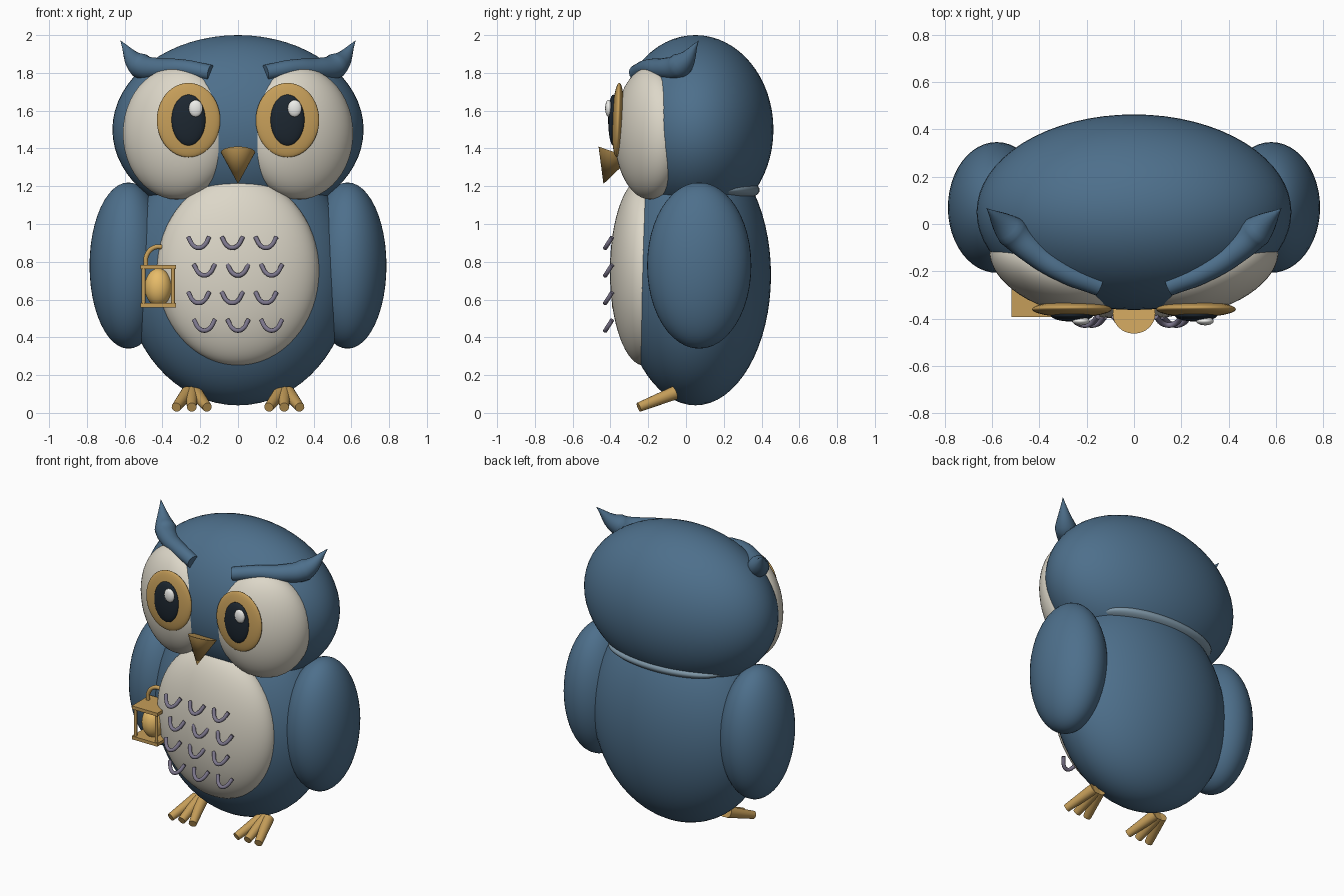
import bpy, math
from mathutils import Vector

if "Cube" in bpy.data.objects:
    bpy.data.objects.remove(bpy.data.objects["Cube"])


def mat(name, rgb):
    m = bpy.data.materials.new(name)
    m.diffuse_color = (*rgb, 1)
    m.use_nodes = True
    m.node_tree.nodes["Principled BSDF"].inputs["Base Color"].default_value = m.diffuse_color
    return m


BLUE = mat("blue", (0.075, 0.16, 0.26))
PALE = mat("pale_blue", (0.22, 0.32, 0.40))
CREAM = mat("cream", (0.72, 0.68, 0.58))
GOLD = mat("gold", (0.56, 0.34, 0.10))
GLOW = mat("glow", (0.80, 0.50, 0.14))
DARK = mat("dark", (0.012, 0.02, 0.03))
WHITE = mat("white", (0.85, 0.85, 0.82))
MAUVE = mat("mauve", (0.20, 0.18, 0.26))


def finish(name, m):
    o = bpy.context.object
    o.name = name
    o.data.materials.append(m)
    bpy.ops.object.shade_smooth_by_angle(angle=math.radians(40))
    return o


def ellipsoid(name, loc, radii, m, rot=(0, 0, 0), seg=48):
    bpy.ops.mesh.primitive_uv_sphere_add(segments=seg, ring_count=seg // 2, location=loc, rotation=rot)
    bpy.context.object.scale = radii
    return finish(name, m)


def cone(name, a, b, r1, r2, m, seg=24):
    a, b = Vector(a), Vector(b)
    d = b - a
    bpy.ops.mesh.primitive_cone_add(vertices=seg, radius1=r1, radius2=r2, depth=d.length,
                                    location=(a + b) / 2,
                                    rotation=d.to_track_quat('Z', 'Y').to_euler())
    return finish(name, m)


def box(name, loc, size, m):
    bpy.ops.mesh.primitive_cube_add(size=1, location=loc)
    bpy.context.object.scale = size
    return finish(name, m)


def tube(name, pts, radii, m, res=3):
    # smooth tube through points with a radius at each point
    cu = bpy.data.curves.new(name, 'CURVE')
    cu.dimensions = '3D'
    cu.bevel_depth = 1
    cu.bevel_resolution = res
    cu.resolution_u = 8
    cu.use_fill_caps = True
    sp = cu.splines.new('BEZIER')
    sp.bezier_points.add(len(pts) - 1)
    for bp, p, r in zip(sp.bezier_points, pts, radii):
        bp.co, bp.radius = p, r
        bp.handle_left_type = bp.handle_right_type = 'AUTO'
    o = bpy.data.objects.new(name, cu)
    bpy.context.collection.objects.link(o)
    bpy.ops.object.select_all(action='DESELECT')
    o.select_set(True)
    bpy.context.view_layer.objects.active = o
    bpy.ops.object.convert(target='MESH')
    return finish(name, m)


# main masses
ellipsoid("body", (0, 0.05, 0.73), (0.60, 0.40, 0.69), BLUE, seg=64)
ellipsoid("head", (0, 0.05, 1.50), (0.665, 0.413, 0.50), BLUE, seg=64)
ellipsoid("belly", (0, -0.22, 0.75), (0.43, 0.183, 0.50), CREAM, seg=64)
ellipsoid("nape", (0, 0.20, 1.18), (0.42, 0.19, 0.065), PALE)

for s, side in ((-1, "left"), (1, "right")):
    # face and eyes
    ellipsoid(f"face_disc_{side}", (s * 0.322, -0.19, 1.48), (0.30, 0.17, 0.35), CREAM,
              (0, 0, s * math.radians(20)))
    ellipsoid(f"iris_{side}", (s * 0.262, -0.36, 1.55), (0.168, 0.032, 0.197), GOLD,
              (math.radians(-2), 0, 0))
    ellipsoid(f"pupil_{side}", (s * 0.262, -0.385, 1.55), (0.09, 0.027, 0.135), DARK)
    ellipsoid(f"eye_glint_{side}", (s * 0.262 + 0.038, -0.41, 1.612), (0.037, 0.018, 0.045), WHITE, seg=24)
    # brow tuft
    tube(f"brow_tuft_{side}",
         [(s * 0.145, -0.262, 1.80), (s * 0.30, -0.20, 1.826), (s * 0.42, -0.12, 1.822),
          (s * 0.52, -0.03, 1.84), (s * 0.622, 0.066, 1.97)],
         [0.043, 0.046, 0.056, 0.067, 0.001], BLUE, res=6)
    # wing
    ellipsoid(f"wing_{side}", (s * 0.58, 0.07, 0.78), (0.206, 0.276, 0.44), BLUE)
    # three toes per foot
    for i in (-1, 0, 1):
        x = s * 0.245
        a = (x + i * 0.022, -0.06, 0.106)
        b = (x + i * 0.082, -0.25, 0.03)
        cone(f"toe_{side}_{i + 2}", a, b, 0.036, 0.025, GOLD, 20)

# beak
cone("beak", (0, -0.378, 1.38), (0, -0.437, 1.212), 0.09, 0, GOLD, 32)

# chest feather marks
for row in range(4):
    for col in range(3):
        x = (col - 1) * 0.178 + (-0.03 if row % 2 == 0 else 0)
        z = 0.90 - row * 0.146
        pts = [(x + dx, -0.413 - dy, z + dz) for dx, dy, dz in
               ((-0.055, -0.022, 0.03), (-0.025, 0.008, -0.017), (0, 0.014, -0.026),
                (0.025, 0.008, -0.017), (0.055, -0.022, 0.03))]
        tube(f"feather_mark_{row}_{col}", pts, [0.012] * 5, MAUVE)

# lantern
LX, LY = -0.422, -0.297
box("lantern_base", (LX, LY, 0.57), (0.19, 0.19, 0.022), GOLD)
box("lantern_top", (LX, LY, 0.773), (0.19, 0.19, 0.022), GOLD)
for i in (-1, 1):
    for j in (-1, 1):
        p = (LX + i * 0.078, LY + j * 0.078)
        cone("lantern_post", (*p, 0.57), (*p, 0.775), 0.01, 0.01, GOLD, 12)
ellipsoid("lantern_glow", (LX, LY, 0.665), (0.072, 0.072, 0.10), GLOW, seg=32)
tube("lantern_hook", [(-0.488, -0.26, 0.775), (-0.483, -0.26, 0.835), (-0.445, -0.255, 0.875),
                      (-0.385, -0.25, 0.877)], [0.013] * 4, GOLD)
